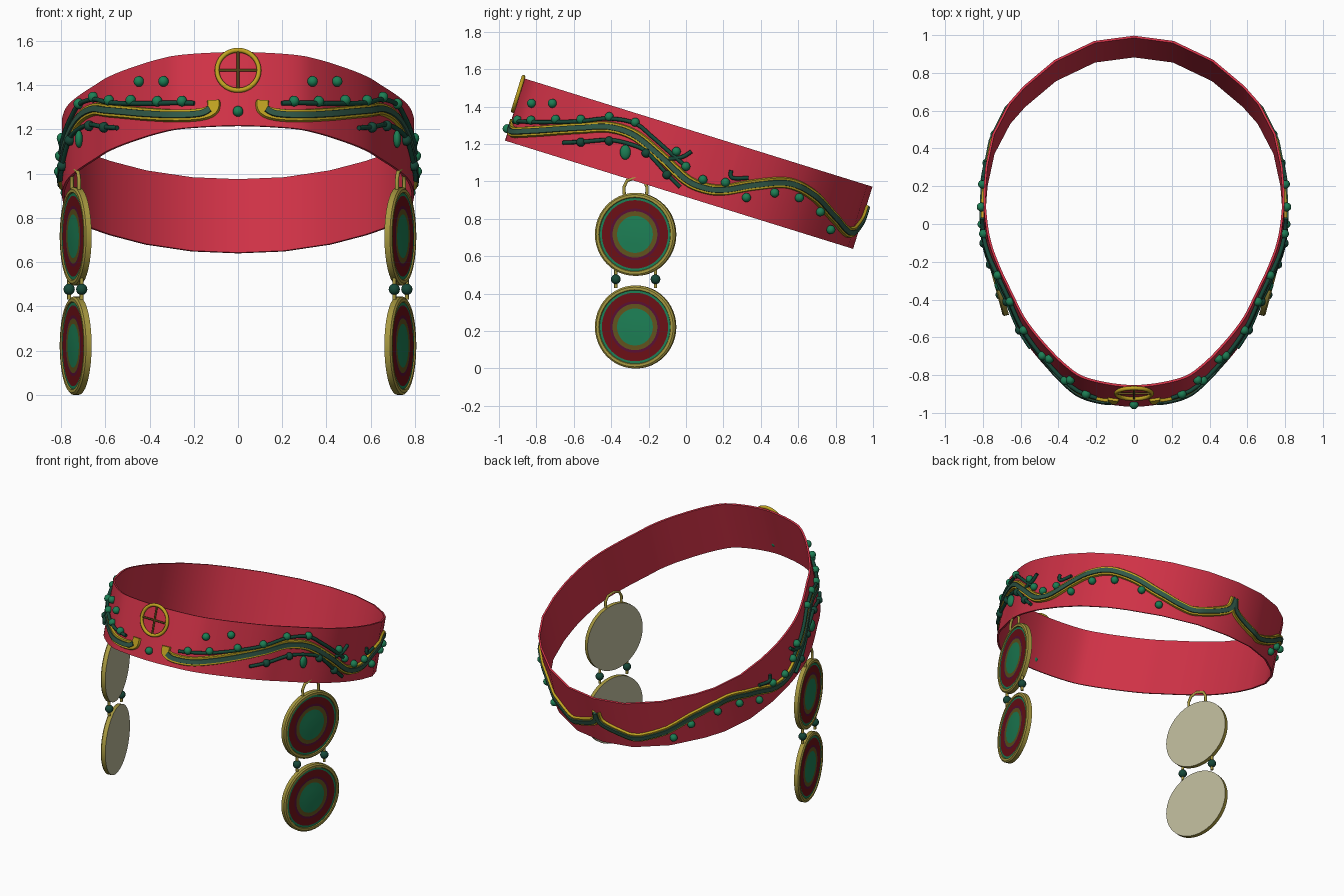
import bpy, bmesh, math
from mathutils import Vector, Matrix

if "Cube" in bpy.data.objects:
    bpy.data.objects.remove(bpy.data.objects["Cube"])

def mat(name, r, g, b):
    m = bpy.data.materials.new(name)
    m.diffuse_color = (r, g, b, 1)
    m.use_nodes = True
    m.node_tree.nodes["Principled BSDF"].inputs["Base Color"].default_value = m.diffuse_color
    return m

RED = mat("crimson", .64, .032, .063)
GOLD = mat("gold", .52, .36, .015)
RIM = mat("old gold", .38, .31, .05)
LEAF = mat("ribbon green", .03, .10, .065)
BEAD = mat("bead green", .012, .21, .09)
VINE = mat("vine green", .008, .065, .04)
DARK = mat("dark red", .15, .005, .008)
PURPLE = mat("purple", .10, .005, .035)
OLIVE = mat("olive", .12, .085, .012)
CREAM = mat("cream", .50, .48, .32)

def finish(name, bm, mats, angle=40):
    bmesh.ops.recalc_face_normals(bm, faces=bm.faces)
    me = bpy.data.meshes.new(name)
    bm.to_mesh(me)
    bm.free()
    for m in mats:
        me.materials.append(m)
    ob = bpy.data.objects.new(name, me)
    bpy.context.collection.objects.link(ob)
    bpy.context.view_layer.objects.active = ob
    ob.select_set(True)
    bpy.ops.object.shade_smooth_by_angle(angle=math.radians(angle))
    ob.select_set(False)
    return ob

def catmull(p, n):
    """Smooth path through tuples, n steps per span."""
    p = [Vector(q) for q in p]
    out = []
    for i in range(len(p) - 1):
        a, b, c, d = p[max(i - 1, 0)], p[i], p[i + 1], p[min(i + 2, len(p) - 1)]
        for k in range(n):
            t = k / n
            out.append(.5 * (2 * b + (c - a) * t + (2 * a - 5 * b + 4 * c - d) * t * t
                             + (3 * b - a - 3 * c + d) * t ** 3))
    return out + [p[-1]]

# Half outline of the tilted band (x, v), front to back: smooth front, faceted back
front_pts = [(-.245, -.94), (0, -.975), (.245, -.935), (.37, -.855), (.50, -.715), (.59, -.59),
             (.65, -.465), (.712, -.33), (.76, -.2), (.785, -.08), (.797, .08), (.787, .25)]
OUT = catmull(front_pts, 5)[5:] + [Vector(q) for q in
      [(.75, .43), (.665, .60), (.585, .695), (.42, .84), (.21, .945), (0, .974)]]
ARC = [0]
for a, b in zip(OUT, OUT[1:]):
    ARC.append(ARC[-1] + (b - a).length)
NOR = []
for i in range(len(OUT)):
    a = OUT[i - 1] if i else Vector((-OUT[1].x, OUT[1].y))
    b = OUT[i + 1] if i < len(OUT) - 1 else Vector((-OUT[-2].x, OUT[-2].y))
    t = (b - a).normalized()
    NOR.append(Vector((t.y, -t.x)))

C, V, W = Vector((0, .015, 1.095)), Vector((0, .955, -.297)), Vector((0, .297, .955))

def surf(s, w, off=0, side=1):
    """Point on the band at arc length s and height w."""
    s = min(max(s, 0), ARC[-1])
    i = next(k for k in range(len(ARC) - 1) if s <= ARC[k + 1] + 1e-9)
    f = (s - ARC[i]) / (ARC[i + 1] - ARC[i])
    p = OUT[i].lerp(OUT[i + 1], f) + NOR[i].lerp(NOR[i + 1], f).normalized() * off
    return C + Vector((side * p.x, 0, 0)) + V * p.y + W * w

def by(axis, val):
    for i in range(len(OUT) - 1):
        a, b = OUT[i][axis], OUT[i + 1][axis]
        if a <= val <= b:
            return ARC[i] + (val - a) / (b - a) * (ARC[i + 1] - ARC[i])
    return 0 if val < 0 else ARC[-1]

def sd(y, z):   # band position from the side view
    d = Vector((0, y, z)) - C
    return by(1, d.dot(V)), d.dot(W)

def fr(x, z):   # band position from the front view
    s = by(0, x)
    v = (surf(s, 0) - C).dot(V)
    return s, (z - 1.095 + .297 * v) / .955

def loft(bm, rings, closed=False):
    vs = [[bm.verts.new(p) for p in r] for r in rings]
    n = len(vs[0])
    for a, b in zip(vs, vs[1:] + vs[:1] if closed else vs[1:]):
        for j in range(n):
            bm.faces.new((a[j], a[(j + 1) % n], b[(j + 1) % n], b[j]))
    if not closed:
        bm.faces.new(vs[0])
        bm.faces.new(vs[-1])

# Headband
bm = bmesh.new()
H = .174
ring = [(s, 1) for s in ARC] + [(s, -1) for s in ARC[-2:0:-1]]
loft(bm, [[surf(s, w, o, k) for w, o in ((-H, 0), (H, 0), (H, -.012), (-H, -.012))]
          for s, k in ring], True)
finish("headband", bm, [RED])

def strip(name, pts, hw, o0, o1, m):
    """Flat raised ribbon on both halves of the band."""
    bm = bmesh.new()
    path = catmull(pts, 7)
    for side in (1, -1):
        rings = []
        for i, p in enumerate(path):
            t = (path[min(i + 1, len(path) - 1)] - path[max(i - 1, 0)]).normalized()
            n = Vector((-t.y, t.x))
            rings.append([surf(*(p + n * h), o, side) for h, o in
                          ((-hw, o0), (hw, o0), (hw * .8, o1), (-hw * .8, o1))])
        loft(bm, rings)
    finish(name, bm, [m])

# Winding ribbon: gold backing with green middle
wave = [fr(.17, 1.268), fr(.28, 1.262), fr(.40, 1.268), fr(.5, 1.277)] + [sd(*q) for q in
        [(-.55, 1.285), (-.41, 1.29), (-.27, 1.245), (-.13, 1.13), (0, 1.01), (.1, .965), (.2, .955),
         (.35, .98), (.5, .995), (.6, .975), (.7, .91), (.78, .82), (.84, .75), (.885, .73),
         (.935, .79)]] + [(ARC[-1], .065)]
strip("ribbon_gold", [fr(.11, 1.33), fr(.115, 1.29)] + wave, .031, -.004, .014, GOLD)
strip("ribbon_green", [fr(.125, 1.29)] + wave, .017, .005, .021, LEAF)

def tube(name, paths, r, m):
    cu = bpy.data.curves.new(name, 'CURVE')
    cu.dimensions = '3D'
    cu.bevel_depth, cu.bevel_resolution, cu.use_fill_caps = r, 2, True
    for pts, cyc in paths:
        sp = cu.splines.new('POLY')
        sp.points.add(len(pts) - 1)
        sp.use_cyclic_u = cyc
        for q, p in zip(sp.points, pts):
            q.co = (*p, 1)
    tmp = bpy.data.objects.new(name + "_curve", cu)
    bpy.context.collection.objects.link(tmp)
    me = bpy.data.meshes.new_from_object(tmp.evaluated_get(bpy.context.evaluated_depsgraph_get()))
    bpy.data.objects.remove(tmp)
    bm = bmesh.new()
    bm.from_mesh(me)
    for f in bm.faces:
        f.material_index = 0
    finish(name, bm, [m], 60)

# Vines and twigs
upper = [(-.91, 1.315), (-.82, 1.315), (-.69, 1.315), (-.556, 1.32), (-.41, 1.335), (-.27, 1.31),
         (-.18, 1.24), (-.09, 1.16), (0, 1.08)]
lower = [(-.65, 1.205), (-.55, 1.21), (-.40, 1.22), (-.27, 1.19), (-.2, 1.15), (-.1, 1.04), (-.03, .97)]
twigs = [[(-.09, 1.12), (-.02, 1.13), (.03, 1.16)], [(.24, 1.06), (.245, 1.02), (.33, 1.02)]]
tube("vines", [([surf(*p, .012, k) for p in catmull([sd(*q) for q in line], 5)], False)
               for line in [upper, lower] + twigs for k in (1, -1)], .011, VINE)

# Beads on the band
def balls(name, spots, r, m, scale=None):
    bm = bmesh.new()
    for p in spots:
        bmesh.ops.create_uvsphere(bm, u_segments=14, v_segments=10, radius=r,
                                  matrix=Matrix.Translation(p) @ Matrix.Diagonal(scale or (1, 1, 1, 1)))
    finish(name, bm, [m], 60)

spots = [fr(x, z) for x, z in [(.25, 1.325), (.33, 1.415), (.44, 1.415)]] + [sd(*q) for q in
         [(-.82, 1.325), (-.69, 1.33), (-.556, 1.33), (-.406, 1.345), (-.267, 1.315), (-.05, 1.16),
          (0, 1.08), (.09, 1.01), (.21, .995), (.32, .915), (.47, .94), (.6, .915), (.71, .84),
          (.765, .745)]]
balls("band_beads", [surf(*p, .012, k) for p in spots for k in (1, -1)] + [surf(*fr(0, 1.28), .008)],
      .024, BEAD)
balls("vine_beads", [surf(*sd(*q), .012, k) for q in
      [(-.556, 1.208), (-.406, 1.215), (-.21, 1.15), (-.1, 1.035)] for k in (1, -1)], .024, VINE)
balls("leaves", [surf(*sd(-.32, 1.155), .012, k) for k in (1, -1)], .036, BEAD, (.5, .8, 1.1, 1))

# Front emblem: ring with a cross
mid = C + V * -.982 + W * .085
X = Vector((1, 0, 0))
circle = [mid + .095 * (X * math.cos(a * math.tau / 40) + W * math.sin(a * math.tau / 40)) for a in range(40)]
tube("emblem_ring", [(circle, True)], .011, GOLD)
tube("emblem_cross", [([mid - d * .09, mid + d * .09], False) for d in (X, W)], .006, OLIVE)

# Pendants: two ringed discs hanging on each side
PROFILE = [(.222, -.016, CREAM), (.222, .010, RIM), (.213, .017, RIM), (.199, .017, RIM),
           (.196, .011, RIM), (.183, .011, BEAD), (.138, .011, DARK), (.124, .011, PURPLE),
           (.099, .011, OLIVE), (.06, .015, BEAD)]
MATS = [CREAM, RIM, BEAD, DARK, PURPLE, OLIVE]
N, TILT = 48, math.radians(15)

def disc(name, centre, side):
    normal = Vector((side * math.cos(TILT), -math.sin(TILT), 0))
    M = Matrix.Translation(centre) @ normal.to_track_quat('Z', 'Y').to_matrix().to_4x4()
    bm = bmesh.new()
    rows = [[bm.verts.new(M @ Vector((r * math.cos(i * math.tau / N), r * math.sin(i * math.tau / N), h)))
             for i in range(N)] for r, h, _ in PROFILE]
    bm.faces.new(rows[0])
    for a, b, p in zip(rows, rows[1:], PROFILE[1:]):
        for i in range(N):
            j = (i + 1) % N
            bm.faces.new((a[i], a[j], b[j], b[i])).material_index = MATS.index(p[2])
    bm.faces.new(rows[-1]).material_index = MATS.index(BEAD)
    finish(name, bm, MATS, 25)

def hang(y, z, side):   # point in the pendant plane
    return Vector((side * (.735 + (y + .27) * math.tan(TILT)), y, z))

for side, word in ((1, "right"), (-1, "left")):
    disc(word + "_upper_disc", hang(-.27, .717, side), side)
    disc(word + "_lower_disc", hang(-.27, .222, side), side)
    balls(word + "_link_beads", [hang(y, .477, side) for y in (-.375, -.163)], .026, VINE)
    links = [([hang(y * 1.0, z, side) for z in (.43, .53)], False) for y in (-.375, -.163)]
    arch = [hang(-.27 + dy, z, side) for dy, z in
            [(-.06, .93), (-.062, .97), (-.045, 1.005), (0, 1.02), (.045, 1.005), (.062, .97), (.06, .93)]]
    tube(word + "_hanger", links + [(arch, False)], .009, RIM)
